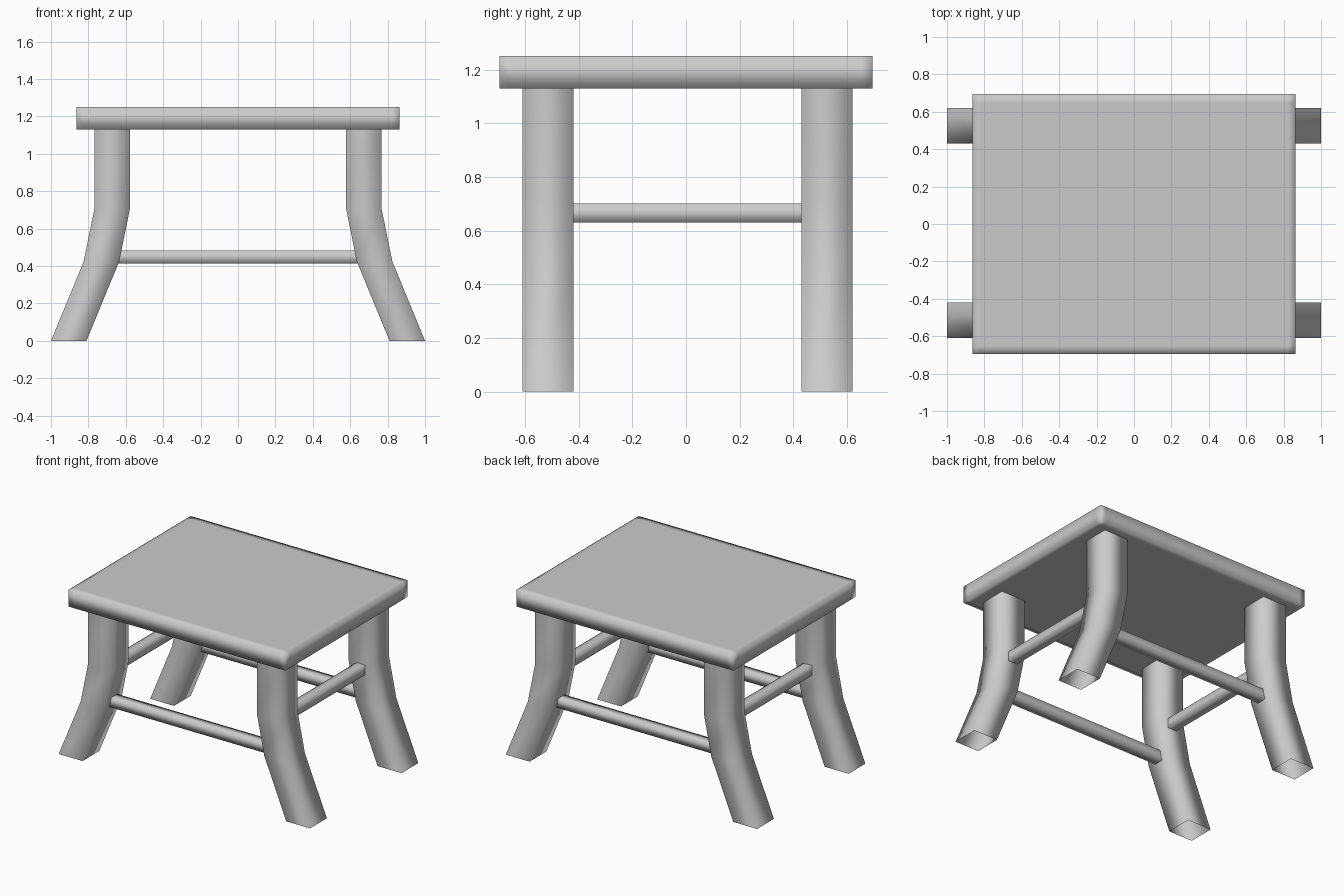
import bpy
import bmesh
from mathutils import Vector

cube = bpy.data.objects.get("Cube")
if cube:
    bpy.data.objects.remove(cube, do_unlink=True)

grey = bpy.data.materials.new("light_grey")
grey.use_nodes = True
color = (0.6, 0.6, 0.6, 1)
grey.diffuse_color = color
grey.node_tree.nodes["Principled BSDF"].inputs["Base Color"].default_value = color


def finish(name, bm):
    """Turn a bmesh into a smooth shaded object."""
    bmesh.ops.recalc_face_normals(bm, faces=bm.faces)
    for face in bm.faces:
        face.smooth = True
    mesh = bpy.data.meshes.new(name)
    bm.to_mesh(mesh)
    bm.free()
    mesh.materials.append(grey)
    obj = bpy.data.objects.new(name, mesh)
    bpy.context.collection.objects.link(obj)


def square_tube(name, path, side, other, half):
    """Sweep an open square section, spanned by two axes, along a path."""
    bm = bmesh.new()
    corners = [(-1, -1), (1, -1), (1, 1), (-1, 1)]
    rings = [[bm.verts.new(Vector(p) + half * (a * side + b * other))
              for a, b in corners] for p in path]
    for low, high in zip(rings, rings[1:]):
        for i in range(4):
            j = (i + 1) % 4
            bm.faces.new((low[i], low[j], high[j], high[i]))
    finish(name, bm)


X, Y, Z = Vector((1, 0, 0)), Vector((0, 1, 0)), Vector((0, 0, 1))
FRONT, BACK = -0.514, 0.525

# Seat: a slab with support loops near its edges for soft shading
size = Vector((1.726, 1.39, 0.12))
bm = bmesh.new()
bmesh.ops.create_cube(bm, size=1)
bmesh.ops.scale(bm, vec=size, verts=bm.verts)
bmesh.ops.translate(bm, vec=(0, 0, 1.19), verts=bm.verts)
for axis, reach in ((X, size.x / 2 - 0.04), (Y, size.y / 2 - 0.045)):
    for sign in (-1, 1):
        bmesh.ops.bisect_plane(bm, geom=bm.verts[:] + bm.edges[:] + bm.faces[:],
                               plane_co=axis * reach * sign, plane_no=axis)
finish("seat", bm)

# Legs: upright at the top, splayed sideways below; open at the foot
leg_profile = [(0.905, 0), (0.73, 0.425), (0.672, 0.71), (0.672, 1.135)]
for side, sx in (("right", -1), ("left", 1)):
    for end, y in (("front", FRONT), ("back", BACK)):
        square_tube(f"{end}_{side}_leg", [(sx * x, y, z) for x, z in leg_profile],
                    X, Y, 0.095)

# Side stretchers, set higher
for side, x in (("right", -0.675), ("left", 0.675)):
    square_tube(f"{side}_stretcher", [(x, FRONT + 0.08, 0.665), (x, BACK - 0.08, 0.665)],
                X, Z, 0.035)

# Front and back stretchers, set lower
for end, y in (("front", FRONT), ("back", BACK)):
    square_tube(f"{end}_stretcher", [(-0.67, y, 0.447), (0.67, y, 0.447)], Y, Z, 0.035)
